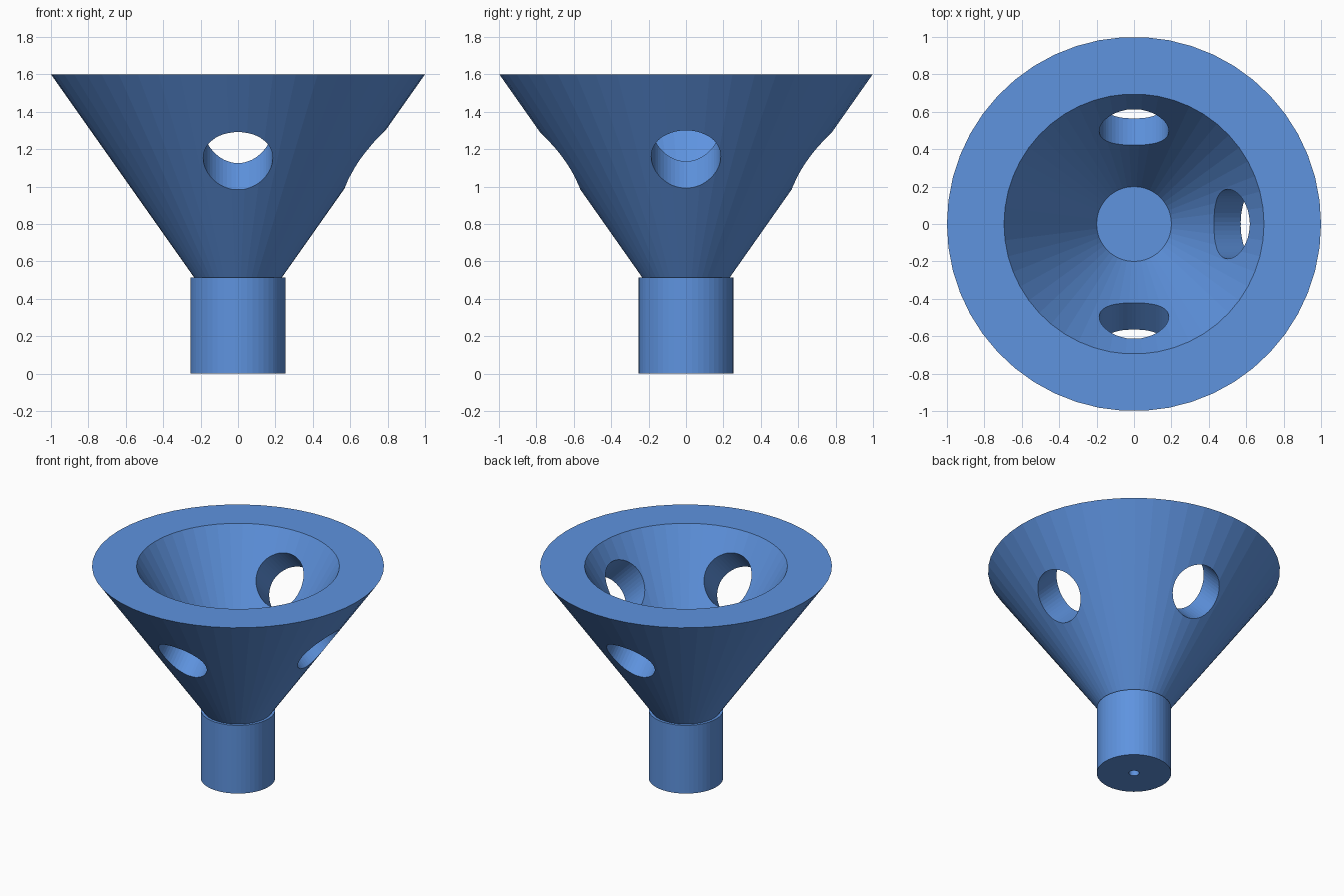
import bpy, bmesh, math
from mathutils import Matrix, Vector

if "Cube" in bpy.data.objects:
    bpy.data.objects.remove(bpy.data.objects["Cube"], do_unlink=True)

SIDES = 50
HOLE_RADIUS = 0.186

blue = bpy.data.materials.new("sky_blue")
blue.use_nodes = True
colour = (0.112, 0.292, 0.738, 1.0)
blue.diffuse_color = colour
blue.node_tree.nodes["Principled BSDF"].inputs["Base Color"].default_value = colour


def make_object(name, bm):
    bmesh.ops.recalc_face_normals(bm, faces=bm.faces[:])
    mesh = bpy.data.meshes.new(name)
    bm.to_mesh(mesh)
    bm.free()
    mesh.materials.append(blue)
    obj = bpy.data.objects.new(name, mesh)
    bpy.context.collection.objects.link(obj)
    return obj


def revolve(name, profile):
    """Turn a (radius, height) profile around the z axis."""
    bm = bmesh.new()
    verts = [bm.verts.new((r, 0, z)) for r, z in profile]
    edges = [bm.edges.new(pair) for pair in zip(verts, verts[1:])]
    bmesh.ops.spin(bm, geom=verts + edges, cent=(0, 0, 0), axis=(0, 0, 1),
                   angle=math.tau, steps=SIDES, use_duplicate=False)
    bmesh.ops.remove_doubles(bm, verts=bm.verts[:], dist=0.0001)
    return make_object(name, bm)


# Stem with a small blind bore, thick flared cup and its conical cavity
funnel = revolve("funnel", [
    (0, 0.4), (0.035, 0.4), (0.035, 0), (0.255, 0), (0.255, 0.515),
    (0.235, 0.515), (1, 1.6), (0.695, 1.6), (0.2, 0.74), (0, 0.74),
])

# Four round holes, sloping upwards at 45 degrees into the cavity
cutters = []
for i in range(4):
    apex = 1.825 if i % 2 == 0 else 1.81
    bm = bmesh.new()
    bmesh.ops.create_cone(bm, cap_ends=True, segments=SIDES, radius1=HOLE_RADIUS,
                          radius2=HOLE_RADIUS, depth=0.75)
    centre = Vector((0.62, 0, apex - 0.62))
    bm.transform(Matrix.Rotation(i * math.pi / 2, 4, "Z")
                 @ Matrix.Translation(centre)
                 @ Matrix.Rotation(-math.pi / 4, 4, "Y"))
    cutter = make_object(f"hole_cutter_{i + 1}", bm)
    cutter.hide_render = True
    cutters.append(cutter)
    cut = funnel.modifiers.new(f"hole_{i + 1}", "BOOLEAN")
    cut.operation = "DIFFERENCE"
    cut.solver = "EXACT"
    cut.object = cutter

# Bake the holes into the funnel and drop the cutters
bpy.context.view_layer.update()
evaluated = funnel.evaluated_get(bpy.context.evaluated_depsgraph_get())
finished = bpy.data.meshes.new_from_object(evaluated)
funnel.modifiers.clear()
funnel.data = finished
for cutter in cutters:
    bpy.data.objects.remove(cutter, do_unlink=True)
